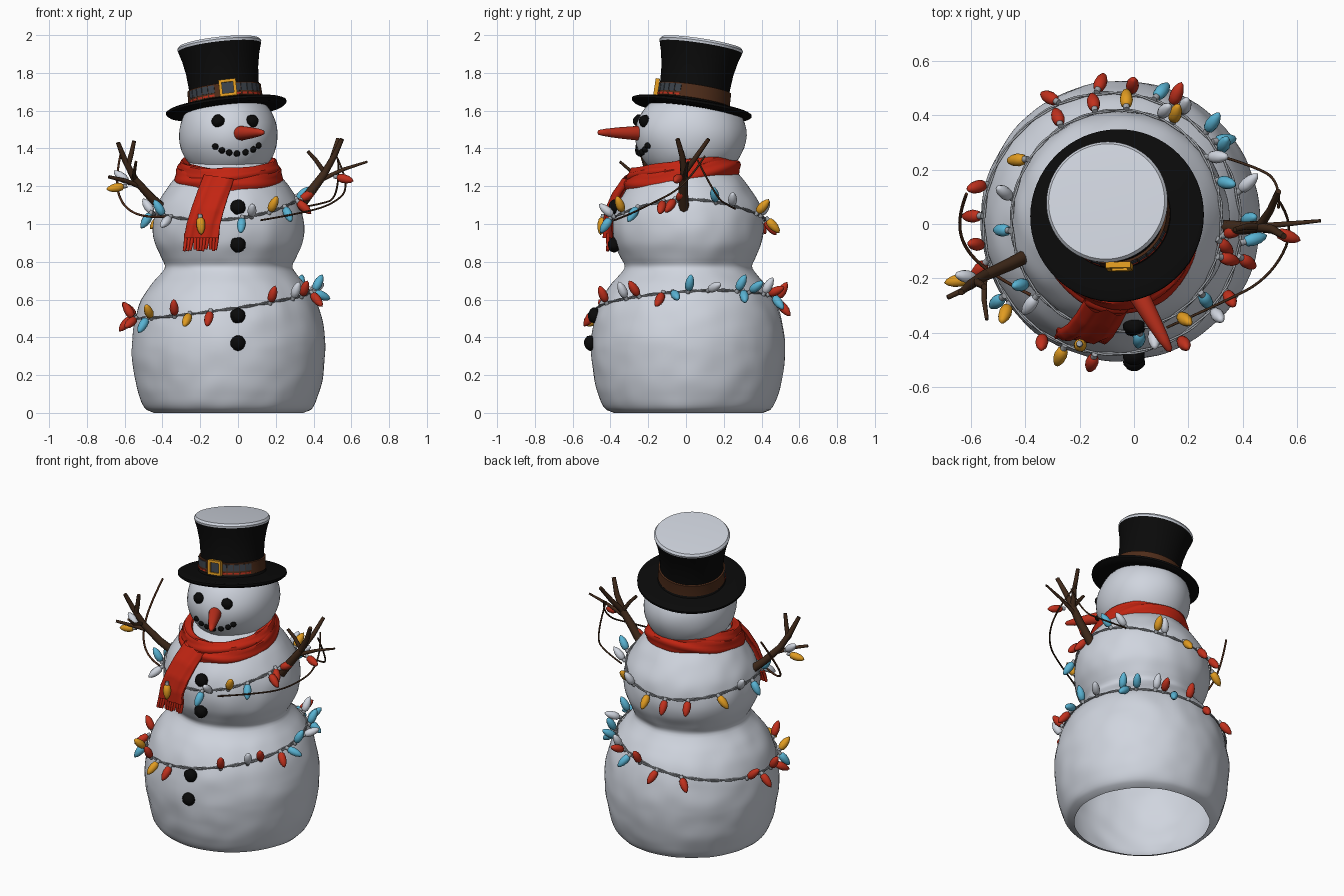
import bpy, bmesh, math, random
from mathutils import Vector, Matrix, noise

if "Cube" in bpy.data.objects:
    bpy.data.objects.remove(bpy.data.objects["Cube"])
random.seed(4)

def material(name, r, g, b):
    m = bpy.data.materials.new(name)
    m.diffuse_color = (r, g, b, 1)
    m.use_nodes = True
    m.node_tree.nodes["Principled BSDF"].inputs["Base Color"].default_value = m.diffuse_color
    return m

SNOW = material("snow", 0.63, 0.665, 0.735)
BLACK = material("coal_black", 0.003, 0.003, 0.003)
RED = material("scarf_red", 0.54, 0.018, 0.006)
CARROT = material("carrot_red", 0.53, 0.03, 0.012)
WOOD = material("wood_brown", 0.05, 0.022, 0.01)
BAND = material("band_brown", 0.075, 0.025, 0.01)
GOLD = material("gold", 0.75, 0.33, 0.015)
BLUE = material("bulb_blue", 0.10, 0.45, 0.65)
WIRE = material("wire_grey", 0.36, 0.38, 0.41)
SLATE = material("slate", 0.045, 0.055, 0.07)

def finish(name, bm, mats, angle=40):
    bmesh.ops.remove_doubles(bm, verts=bm.verts, dist=1e-5)
    bmesh.ops.recalc_face_normals(bm, faces=bm.faces)
    me = bpy.data.meshes.new(name)
    bm.to_mesh(me)
    bm.free()
    for m in mats:
        me.materials.append(m)
    me.shade_smooth()
    me.set_sharp_from_angle(angle=math.radians(angle))
    ob = bpy.data.objects.new(name, me)
    bpy.context.collection.objects.link(ob)

def grid(name, nu, nv, f, mats, wrap_u=True, wrap_v=True, row_mat=None, angle=40):
    """Surface from f(u, v); v rows may choose their material."""
    bm = bmesh.new()
    cu, cv = nu + (not wrap_u), nv + (not wrap_v)
    vs = [[bm.verts.new(f(i / nu, j / nv)) for i in range(cu)] for j in range(cv)]
    for j in range(nv):
        for i in range(nu):
            a, b = (i + 1) % cu, (j + 1) % cv
            face = bm.faces.new((vs[j][i], vs[j][a], vs[b][a], vs[b][i]))
            face.material_index = row_mat(j) if row_mat else 0
    finish(name, bm, mats, angle)

def lathe(name, prof, mats, mat=Matrix(), n=48, row_mat=None):
    def f(u, v):
        r, h = prof[round(v * (len(prof) - 1))]
        return mat @ Vector((r * math.cos(u * math.tau), r * math.sin(u * math.tau), h))
    grid(name, n, len(prof) - 1, f, mats, True, False, row_mat)

def aim(loc, axis):
    q = Vector((0, 0, 1)).rotation_difference(Vector(axis).normalized())
    return Matrix.Translation(loc) @ q.to_matrix().to_4x4()

def tube(name, pts, radii, mat, smooth=True):
    cu = bpy.data.curves.new(name, 'CURVE')
    cu.dimensions = '3D'
    cu.bevel_depth, cu.bevel_resolution, cu.use_fill_caps = 1.0, 2, True
    sp = cu.splines.new('NURBS' if smooth else 'POLY')
    sp.points.add(len(pts) - 1)
    for i, p in enumerate(pts):
        sp.points[i].co = (*p, 1)
        sp.points[i].radius = radii[0] + (radii[1] - radii[0]) * i / (len(pts) - 1)
    if smooth:
        sp.order_u, sp.use_endpoint_u, sp.resolution_u = 3, True, 6
    cu.materials.append(mat)
    ob = bpy.data.objects.new(name, cu)
    bpy.context.collection.objects.link(ob)
    bpy.ops.object.select_all(action='DESELECT')
    ob.select_set(True)
    bpy.context.view_layer.objects.active = ob
    bpy.ops.object.convert(target='MESH')

def lump(name, loc, size, mat, rough=0.12, clip=None):
    bm = bmesh.new()
    bmesh.ops.create_icosphere(bm, subdivisions=4 if clip else 3, radius=1)
    for v in bm.verts:
        d = 1 + rough * noise.noise(v.co * 2 + Vector(loc) * 9)
        v.co = Vector([c * s * d for c, s in zip(v.co, size)]) + Vector(loc)
        if clip:  # flatten under a plane given by a frame
            p = clip.inverted() @ v.co
            p.z = min(p.z, 0)
            v.co = clip @ p
    finish(name, bm, [mat])

# Body: two stacked snowballs, open underneath
CX, CY = -0.05, 0.012
PROF = [(0, .395), (.02, .44), (.1, .477), (.2, .5), (.35, .513), (.5, .495), (.6, .46),
        (.68, .408), (.74, .355), (.775, .335), (.82, .355), (.9, .39), (1, .4),
        (1.1, .378), (1.2, .318), (1.28, .25), (1.35, .18)]

def radius(z):
    k = max(i for i in range(len(PROF) - 1) if PROF[i][0] <= z or i == 0)
    (z1, r1), (z2, r2) = PROF[k], PROF[k + 1]
    (z0, r0), (z3, r3) = PROF[max(k - 1, 0)], PROF[min(k + 2, len(PROF) - 1)]
    h = z2 - z1
    t = (z - z1) / h
    m1, m2 = (r2 - r0) / (z2 - z0) * h, (r3 - r1) / (z3 - z1) * h
    return ((2*t**3 - 3*t*t + 1) * r1 + (t**3 - 2*t*t + t) * m1
            + (3*t*t - 2*t**3) * r2 + (t**3 - t*t) * m2)

def on_body(a, z, out=0.0):
    r = radius(z) + out
    return Vector((CX + r * math.cos(a), CY + r * math.sin(a), z))

def body_point(u, v):
    p = on_body(u * math.tau, 1.35 * v)
    return on_body(u * math.tau, 1.35 * v, 0.006 * noise.noise(p * 9))
grid("snow_body", 96, 90, body_point, [SNOW], True, False, angle=70)

# Head, flattened under the hat
HAT = aim((-.062, .03, 1.615), (-.11, .15, .98))
HC, HR = Vector((-0.05, 0.025, 1.47)), (0.262, 0.295, 0.25)
lump("snow_head", HC, HR, SNOW, 0.015, HAT)

def face_point(x, z):
    k = 1 - ((x - HC.x) / HR[0])**2 - ((z - HC.z) / HR[2])**2
    return Vector((x, HC.y - HR[1] * math.sqrt(max(k, 0)), z))

# Coal eyes, mouth and buttons
for x in (-0.105, 0.075):
    lump("coal_eye", face_point(x, 1.545), (.034, .03, .034), BLACK)
for x, z in [(-.12, 1.41), (-.085, 1.39), (-.047, 1.378), (-.006, 1.373), (.04, 1.38), (.08, 1.395), (.108, 1.415)]:
    lump("mouth_coal", face_point(x, z), (.017, .018, .017), BLACK)
for z in (1.09, .89, .515, .37):
    p = on_body(-math.pi / 2 + .05 / radius(z), z)
    lump("coal_button", p + Vector((0, -.008, 0)), (.04, .034, .04), BLACK)

# Carrot nose
base, tip = Vector((0, -.23, 1.48)), Vector((.135, -.47, 1.485))
L = (tip - base).length
lathe("carrot_nose", [(0, 0), (.036, 0), (.038, .04), (.03, L * .5), (.021, L * .8), (.013, L * .96), (0, L)],
      [CARROT], aim(base, tip - base), 20)

# Top hat with snowy crown, band and buckle
hat_prof = [(.18, -.012), (.26, -.018), (.305, -.016), (.32, -.004), (.32, .008), (.308, .014), (.25, .012),
            (.2, .02), (.19, .035), (.186, .12), (.192, .2), (.205, .27), (.221, .325),
            (.224, .337), (.214, .35), (.15, .353), (0, .354)]
lathe("top_hat", hat_prof, [BLACK, SNOW], HAT, 64, lambda j: int(j >= 12))
lathe("hat_band", [(.188, .032), (.199, .034), (.198, .046), (.196, .09), (.196, .105), (.186, .107)],
      [BAND, CARROT], HAT, 64)

def box(name, loc, size, mat, frame=Matrix()):
    bm = bmesh.new()
    bmesh.ops.create_cube(bm, size=1, matrix=frame @ Matrix.Translation(loc) @ Matrix.Diagonal((*size, 1)))
    finish(name, bm, [mat])
box("buckle_plate", (.018, -.196, .076), (.08, .01, .07), SLATE, HAT)
for s in (-1, 1):
    box("buckle_side", (.018 + s * .038, -.2, .076), (.016, .022, .088), GOLD, HAT)
    box("buckle_bar", (.018, -.2, .076 + s * .037), (.09, .022, .015), GOLD, HAT)
# slate and red plaid patches on the front of the band
for s in (-1, 1):
    for k in range(5):
        m = HAT @ Matrix.Rotation(s * (.36 + k * .19), 4, 'Z')
        box("band_patch", (0, -.195, .078), (.034, .008, .04), SLATE, m)
        box("band_red_check", (0, -.196, .044), (.03, .008, .01), CARROT, m)

# Scarf: two folded wraps
def wrap(rx, ry, z0, tilt, hh, th, ph):
    def f(u, v):
        a, b = u * math.tau, v * math.tau
        fold = 1 + .12 * math.cos(5 * b + 2 * math.sin(2 * a + ph)) + .04 * math.sin(7 * a + ph)
        o = th * math.cos(b) * fold
        return (CX + (rx + o) * math.cos(a), -.02 + (ry + o) * math.sin(a),
                z0 + tilt * math.sin(a) + hh * math.sin(b) * fold)
    return f
grid("scarf_upper_wrap", 80, 24, wrap(.235, .255, 1.288, .042, .048, .036, 0), [RED])
grid("scarf_lower_wrap", 80, 24, wrap(.25, .272, 1.25, .05, .052, .036, 2), [RED])

# Scarf tail, hanging at the front
TAIL = [(-.10, -.30, 1.25), (-.13, -.355, 1.17), (-.16, -.395, 1.08), (-.183, -.41, 1.0), (-.194, -.41, .925)]
def tail(u, v):
    k = min(int(v * 4), 3)
    c = Vector(TAIL[k]).lerp(Vector(TAIL[k + 1]), v * 4 - k)
    b = u * math.tau
    w = .08 + .012 * v
    x = w * math.copysign(abs(math.cos(b))**.5, math.cos(b))
    y = .022 * math.copysign(abs(math.sin(b))**.6, math.sin(b)) + .008 * math.cos(x * 75 + 2 * v)
    return c + Vector((x, y + x * -.15, -x * .15 * (1 - v)))
grid("scarf_tail", 40, 24, tail, [RED], True, False, angle=60)
for i in range(11):
    x = -.274 + i * .0165
    tube("scarf_fringe", [(x, -.40 - .15 * (x + .2), .95), (x - .003, -.412, .9),
         (x - .008 + random.uniform(-.006, .006), -.415, .855 + random.uniform(0, .012))], (.011, .008), RED)

# Twig arms
arms = {"left_arm": ([(-.36, -.10, 1.05), (-.46, -.15, 1.14), (-.55, -.19, 1.24)], (.027, .02)),
        "left_twig_a": ([(-.545, -.187, 1.235), (-.6, -.22, 1.34), (-.635, -.25, 1.43)], (.02, .012)),
        "left_twig_b": ([(-.585, -.21, 1.3), (-.565, -.22, 1.37), (-.55, -.23, 1.44)], (.016, .011)),
        "left_twig_c": ([(-.52, -.175, 1.2), (-.6, -.23, 1.23), (-.685, -.27, 1.25)], (.014, .009)),
        "left_twig_d": ([(-.55, -.19, 1.24), (-.55, -.28, 1.27), (-.54, -.35, 1.33)], (.012, .007)),
        "right_arm": ([(.30, -.01, 1.06), (.40, -.015, 1.19), (.46, -.01, 1.27)], (.028, .021)),
        "right_twig_a": ([(.455, -.01, 1.265), (.51, -.02, 1.36), (.55, -.045, 1.45)], (.02, .012)),
        "right_twig_b": ([(.46, -.01, 1.27), (.50, .05, 1.35), (.53, .12, 1.45)], (.017, .011)),
        "right_twig_c": ([(.46, -.01, 1.27), (.41, -.01, 1.34), (.37, -.02, 1.385)], (.013, .009)),
        "right_twig_d": ([(.43, -.012, 1.23), (.56, 0, 1.29), (.685, .012, 1.33)], (.013, .006))}
for name, (pts, rad) in arms.items():
    tube(name, pts, rad, WOOD, False)

# Loose wires draped over the arms
tube("left_drape", [(-.615, .11, 1.4), (-.65, .02, 1.25), (-.62, -.1, 1.1), (-.5, -.2, 1.03), (-.38, -.26, 1.04)], (.006, .006), BAND)
tube("right_front_drape", [(.52, .1, 1.36), (.6, 0, 1.2), (.5, -.2, 1.1), (.3, -.3, 1.05), (.12, -.38, 1.02)], (.005, .005), WOOD)
tube("right_back_drape", [(.53, .06, 1.34), (.54, .16, 1.14), (.42, .22, 1.1), (.28, .26, 1.08)], (.005, .005), WOOD)

# Light bulbs
COL = {"r": CARROT, "b": BLUE, "y": GOLD, "w": SNOW}
def bulb(loc, axis, key):
    prof = [(0, -.012), (.011, -.012), (.012, .008), (.02, .016), (.024, .04), (.021, .066), (.012, .088), (0, .1)]
    lathe("light_bulb", prof, [WIRE, COL[key]], aim(loc, axis), 12, lambda j: int(j >= 2))

# Light strings: wire rings hugging the snowballs; bulbs by angle, colour and upward lean
def lower_z(a):
    return .575 + .07 * math.cos(a) + .025 * math.sin(a)
def upper_z(a):
    return 1.06 + .035 * math.cos(a) + .035 * math.cos(2 * a)
LOWER = ("lower_string", lower_z, [
    (0, "b", .9), (14, "w", .2), (35, "b", .9), (40, "b", -.4), (46, "b", .3), (60, "w", .8), (66, "r", .2),
    (74, "b", -.5), (85, "r", .8), (100, "r", -.6), (118, "r", -.6), (165, "r", .5), (178, "r", -.5), (190, "r", .8),
    (197, "r", -.3), (213, "b", -.6), (217, "y", .5), (236, "r", .9), (246, "y", -.4), (259, "r", -.6), (297, "r", .9),
    (316, "w", .8), (326, "r", .7), (343, "r", -.5), (350, "b", -.2)])
UPPER = ("upper_string", upper_z, [
    (22, "b", .7), (36, "w", .5), (62, "y", .5), (69, "w", .8), (87, "y", -.5), (103, "r", -.6), (122, "r", -.6),
    (147, "y", -.6), (168, "w", .6), (185, "b", -.7), (214, "b", .8), (222, "w", -.3), (280, "b", -.7), (287, "w", .4),
    (302, "y", .8), (318, "b", -.6), (340, "r", -.4), (352, "r", .3)])
for name, zf, bulbs in (LOWER, UPPER):
    for ph in (0, math.pi):
        pts = []
        for i in range(181):
            a = i / 180 * math.tau
            pts.append(on_body(a, zf(a) + .0045 * math.cos(14 * a + ph), .008 + .003 * math.sin(14 * a + ph)))
        tube(name, pts, (.004, .004), WIRE, False)
    for deg, key, up in bulbs:
        a = math.radians(deg)
        rad, tan = Vector((math.cos(a), math.sin(a), 0)), Vector((-math.sin(a), math.cos(a), 0))
        bulb(on_body(a, zf(a), .02), rad * .45 + tan * random.uniform(-.35, .35) + Vector((0, 0, up)), key)

# Bulbs on the arms and on the scarf tail
bulb((-.60, -.2, 1.2), (-.6, -.1, -.1), "y")
bulb((-.58, -.2, 1.22), (-.5, .1, .4), "w")
bulb((.52, -.03, 1.25), (.6, -.2, -.15), "r")
bulb((.31, -.06, 1.13), (.3, -.3, -.4), "r")
bulb((-.2, -.44, 1.04), (.05, -.1, -.8), "y")
